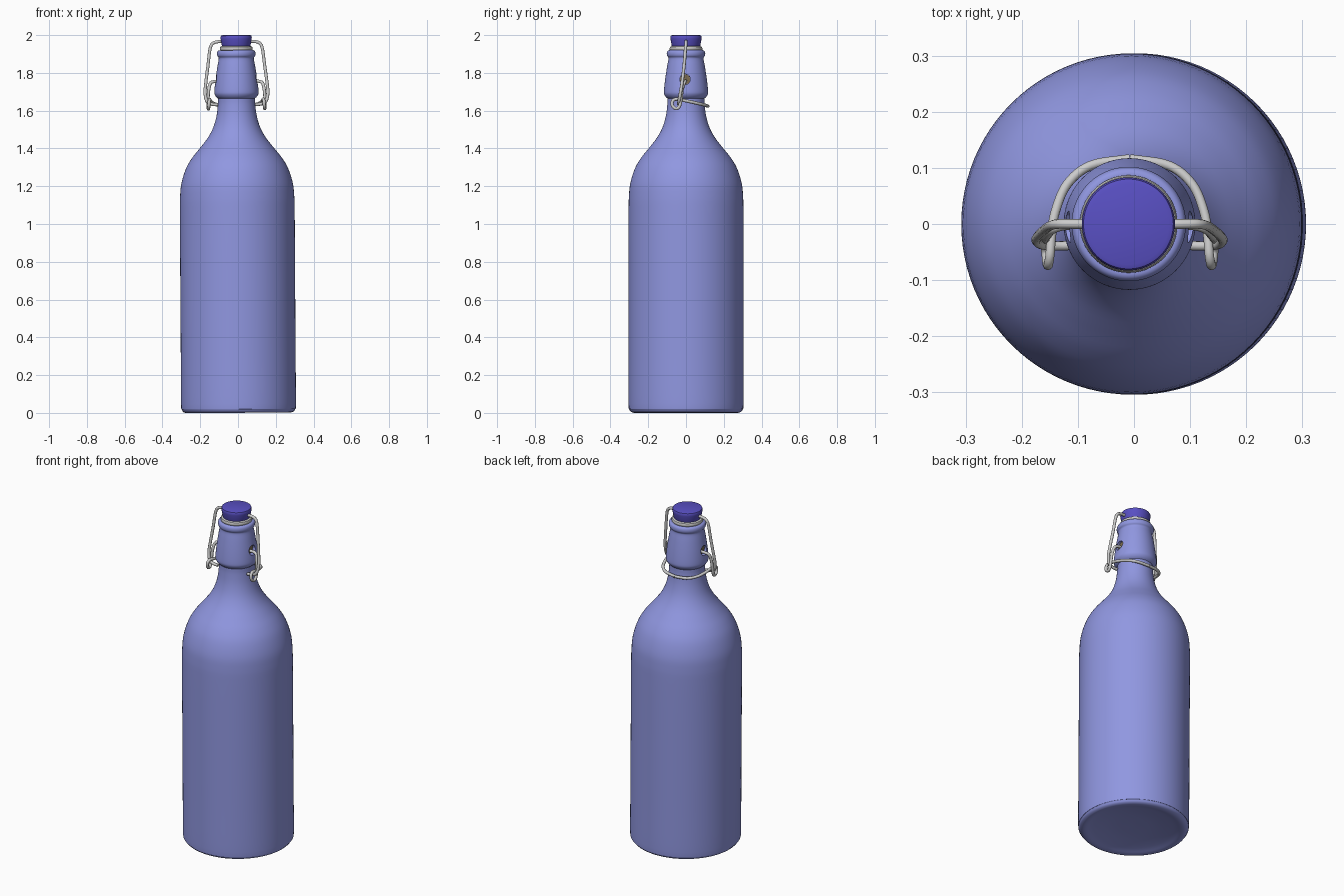
import bpy, bmesh, math
from mathutils import Vector, Matrix

if "Cube" in bpy.data.objects:
    bpy.data.objects.remove(bpy.data.objects["Cube"])

TILT = Matrix.Translation((0.003, 0, 0)) @ Matrix.Rotation(-0.0065, 4, 'Y')


def material(name, rgb):
    m = bpy.data.materials.new(name)
    m.diffuse_color = (*rgb, 1)
    m.use_nodes = True
    m.node_tree.nodes["Principled BSDF"].inputs["Base Color"].default_value = m.diffuse_color
    return m


def smooth_path(pts, n=4):
    """Catmull-Rom interpolation through the given points."""
    p = [Vector(q) for q in pts]
    p = [p[0] * 2 - p[1]] + p + [p[-1] * 2 - p[-2]]
    out = []
    for a, b, c, d in zip(p, p[1:], p[2:], p[3:]):
        for i in range(n):
            t = i / n
            out.append(0.5 * (2 * b + (c - a) * t + (2 * a - 5 * b + 4 * c - d) * t ** 2
                              + (3 * b - a - 3 * c + d) * t ** 3))
    return out + [p[-2]]


def finish(obj, mat=None, angle=40):
    if mat:
        obj.data.materials.append(mat)
    bpy.ops.object.select_all(action='DESELECT')
    obj.select_set(True)
    bpy.context.view_layer.objects.active = obj
    bpy.ops.object.shade_smooth_by_angle(angle=math.radians(angle))
    obj.matrix_world = TILT @ obj.matrix_world


def lathe(name, profile, mat=None, steps=96):
    bm = bmesh.new()
    vs = [bm.verts.new((r, 0, z)) for r, z in profile]
    es = [bm.edges.new(e) for e in zip(vs, vs[1:])]
    bmesh.ops.spin(bm, geom=vs + es, cent=(0, 0, 0), axis=(0, 0, 1),
                   angle=math.tau, steps=steps)
    bmesh.ops.remove_doubles(bm, verts=bm.verts, dist=1e-5)
    bmesh.ops.recalc_face_normals(bm, faces=bm.faces)
    me = bpy.data.meshes.new(name)
    bm.to_mesh(me)
    bm.free()
    obj = bpy.data.objects.new(name, me)
    bpy.context.collection.objects.link(obj)
    finish(obj, mat)
    return obj


def wire(name, pts, radius=0.0085, cyclic=False):
    cu = bpy.data.curves.new(name, 'CURVE')
    cu.dimensions = '3D'
    cu.bevel_depth = radius
    cu.bevel_resolution = 3
    cu.use_fill_caps = True
    path = smooth_path(pts, 6)
    sp = cu.splines.new('POLY')
    sp.points.add(len(path) - 1)
    for q, co in zip(sp.points, path):
        q.co = (*co, 1)
    obj = bpy.data.objects.new(name, cu)
    bpy.context.collection.objects.link(obj)
    bpy.ops.object.select_all(action='DESELECT')
    obj.select_set(True)
    bpy.context.view_layer.objects.active = obj
    bpy.ops.object.convert(target='MESH')
    finish(bpy.context.view_layer.objects.active)


glass = material("glass_blue", (0.28, 0.31, 0.75))
cap = material("stopper_blue", (0.10, 0.08, 0.55))
bush = material("socket_brown", (0.20, 0.15, 0.08))

# Bottle: concave base, straight body, shoulder, neck, then the bulged head and lip
lower = [(0, .03), (.12, .026), (.22, .012), (.265, .001), (.288, .004), (.300, .018),
         (.304, .05), (.304, .3), (.304, .7), (.304, 1.05), (.302, 1.15), (.294, 1.22),
         (.270, 1.295), (.238, 1.35), (.198, 1.40), (.155, 1.455), (.125, 1.51),
         (.107, 1.57), (.099, 1.63), (.098, 1.665)]
upper = [(.098, 1.665), (.108, 1.674), (.116, 1.688), (.117, 1.705), (.113, 1.745),
         (.107, 1.79), (.099, 1.84), (.093, 1.872), (.094, 1.882), (.100, 1.890),
         (.102, 1.902), (.099, 1.914), (.090, 1.920), (.072, 1.918)]
profile = smooth_path(lower) + smooth_path(upper, 3)[1:] + [Vector((0, 1.916))]
profile[0].x = 0
bottle = lathe("bottle", profile, glass)

# Side sockets for the wire, cut into the head
for s, side in ((1, "right"), (-1, "left")):
    bpy.ops.mesh.primitive_cylinder_add(vertices=24, radius=0.028, depth=0.08,
                                        location=(s * 0.127, -0.005, 1.765),
                                        rotation=(0, math.pi / 2, 0))
    cutter = bpy.context.object
    cutter.name = "socket_cutter_" + side
    cutter.matrix_world = TILT @ cutter.matrix_world
    cutter.hide_render = True
    cutter.hide_viewport = True
    mod = bottle.modifiers.new("socket", 'BOOLEAN')
    mod.operation = 'DIFFERENCE'
    mod.solver = 'EXACT'
    mod.object = cutter
    bpy.ops.mesh.primitive_cylinder_add(vertices=24, radius=0.027, depth=0.006,
                                        location=(s * 0.089, -0.005, 1.765),
                                        rotation=(0, math.pi / 2, 0))
    disc = bpy.context.object
    disc.name = "socket_" + side
    bpy.context.view_layer.update()
    finish(disc, bush)

# Stopper and sealing rings
lathe("stopper", [(0, 1.912), (.070, 1.912), (.072, 1.935), (.076, 1.945), (.082, 1.980),
                  (.083, 1.990), (.080, 1.997), (.072, 2.0), (0, 2.0)], cap)
lathe("gasket", [(0, 1.918), (.082, 1.918), (.086, 1.922), (.087, 1.930),
                 (.084, 1.938), (.076, 1.942), (0, 1.942)])

# Swing bail and hinge wire on each side
for s, side in ((1, "right"), (-1, "left")):
    wire("bail_" + side, [(s * x, y, z) for x, y, z in [
        (.070, 0, 1.965), (.095, 0, 1.966), (.125, 0, 1.956), (.139, -.003, 1.925),
        (.150, -.010, 1.84), (.163, -.022, 1.74), (.166, -.030, 1.69),
        (.156, -.037, 1.65), (.130, -.039, 1.635), (.098, -.038, 1.632)]])
    wire("hinge_" + side, [(s * x, y, z) for x, y, z in [
        (.088, -.003, 1.755), (.118, -.003, 1.755), (.138, -.010, 1.745),
        (.147, -.020, 1.71), (.151, -.026, 1.66), (.151, -.035, 1.622),
        (.149, -.052, 1.610), (.147, -.071, 1.624), (.145, -.072, 1.648),
        (.142, -.055, 1.660), (.139, -.02, 1.655), (.133, .020, 1.647),
        (.112, .070, 1.636), (.070, .104, 1.628), (0, .116, 1.624)]])
